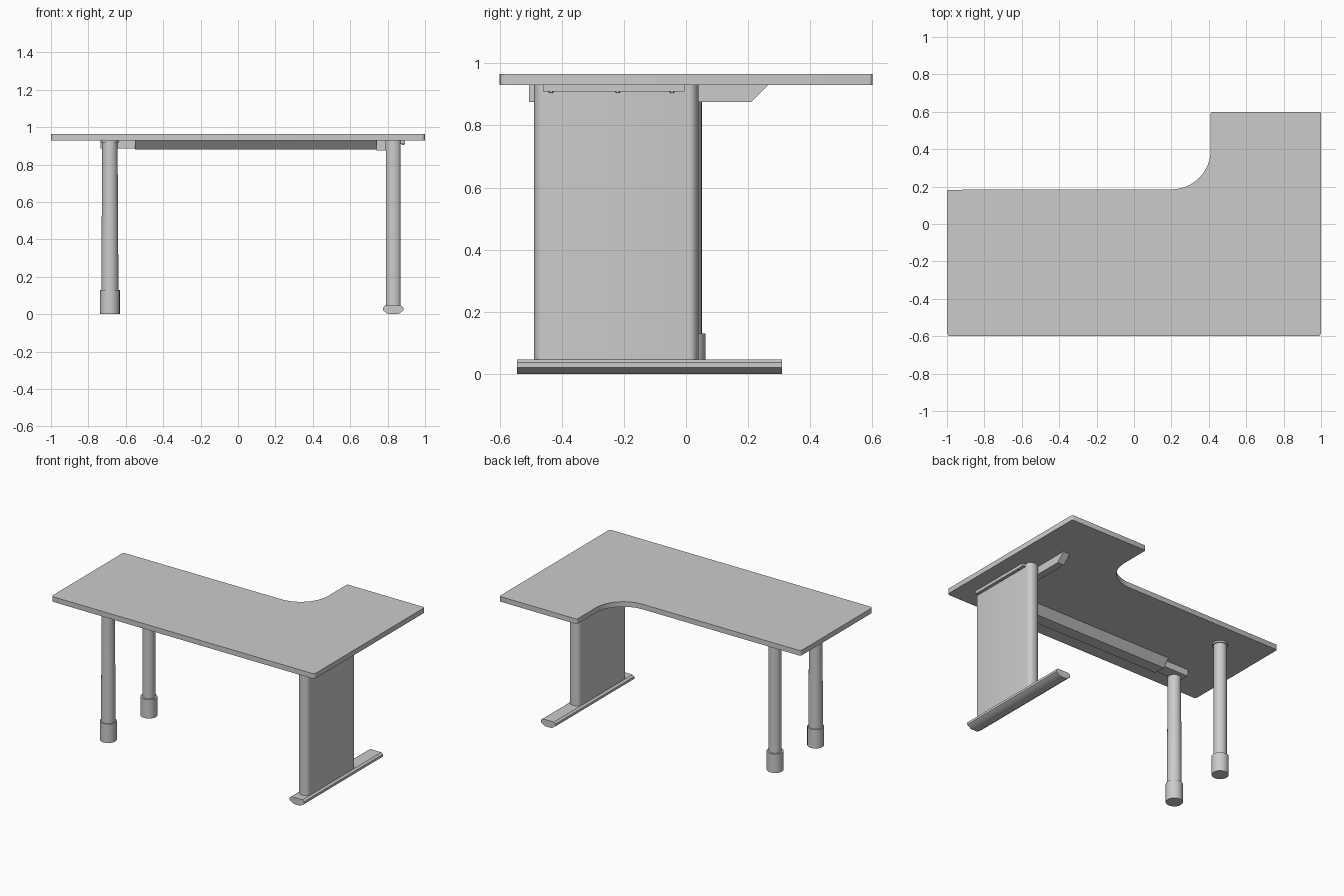
import bpy, bmesh, math
from mathutils import Vector

cube = bpy.data.objects.get("Cube")
if cube:
    bpy.data.objects.remove(cube, do_unlink=True)

grey = bpy.data.materials.new("light grey")
grey.use_nodes = True
grey.diffuse_color = (0.6, 0.6, 0.6, 1)
grey.node_tree.nodes["Principled BSDF"].inputs["Base Color"].default_value = (0.6, 0.6, 0.6, 1)


def finish(name, bm):
    bmesh.ops.recalc_face_normals(bm, faces=bm.faces)
    mesh = bpy.data.meshes.new(name)
    bm.to_mesh(mesh)
    bm.free()
    mesh.materials.append(grey)
    obj = bpy.data.objects.new(name, mesh)
    bpy.context.collection.objects.link(obj)
    bpy.ops.object.select_all(action='DESELECT')
    obj.select_set(True)
    bpy.context.view_layer.objects.active = obj
    bpy.ops.object.shade_smooth_by_angle(angle=math.radians(35))
    return obj


def prism(name, points, axis, start, end):
    """Extrude a 2D profile along the x, y or z axis."""
    def place(a, b):
        return {"x": (start, a, b), "y": (a, start, b), "z": (a, b, start)}[axis]
    bm = bmesh.new()
    face = bm.faces.new([bm.verts.new(place(a, b)) for a, b in points])
    new = bmesh.ops.extrude_face_region(bm, geom=[face])["geom"]
    step = Vector([end - start if axis == k else 0 for k in "xyz"])
    bmesh.ops.translate(bm, verts=[v for v in new if isinstance(v, bmesh.types.BMVert)], vec=step)
    return finish(name, bm)


def box(name, x, y, z):
    return prism(name, [(x[0], y[0]), (x[1], y[0]), (x[1], y[1]), (x[0], y[1])], "z", *z)


def arc(cx, cy, rx, ry, a0, a1, n):
    angles = [math.radians(a0 + (a1 - a0) * i / n) for i in range(n + 1)]
    return [(cx + rx * math.cos(a), cy + ry * math.sin(a)) for a in angles]


def cylinder(name, x, y, z0, z1, r0, r1, sides=24):
    bm = bmesh.new()
    bmesh.ops.create_cone(bm, cap_ends=True, segments=sides, radius1=r0, radius2=r1, depth=z1 - z0)
    bmesh.ops.translate(bm, verts=bm.verts, vec=(x, y, (z0 + z1) / 2))
    return finish(name, bm)


TOP, UNDER = 0.965, 0.93

# L-shaped desktop with rounded corners and a concave inner sweep
c = 0.02
outline = (arc(-1 + c, -0.6 + c, c, c, 180, 270, 4) + arc(1 - c, -0.6 + c, c, c, 270, 360, 4)
           + arc(1 - c / 2, 0.6 - c / 2, c / 2, c / 2, 0, 90, 3)
           + arc(0.41 + c / 2, 0.6 - c / 2, c / 2, c / 2, 90, 180, 3)
           + arc(0.2, 0.395, 0.21, 0.21, 0, -90, 12)
           + arc(-1 + c / 2, 0.183 - c / 2, c / 2, c / 2, 90, 180, 3))
prism("desktop", outline, "z", UNDER, TOP)

# Round legs with thicker feet and mounting plates
LEG_X = -0.685
for label, y, bottom in (("front", -0.43, 0.046), ("back", 0.01, 0.041)):
    cylinder(label + "_leg", LEG_X, y, 0.12, 0.92, bottom, 0.041)
    cylinder(label + "_foot", LEG_X, y, 0, 0.13, 0.053, 0.053)
    cylinder(label + "_leg_plate", LEG_X, y, 0.918, UNDER, 0.048, 0.048)

# Slab support with rounded ends
slab = arc(0.83, 0.012, 0.04, 0.028, 0, 180, 12) + arc(0.83, -0.462, 0.04, 0.028, 180, 360, 12)
prism("slab_leg", slab, "z", 0.04, UNDER)

# Floor runner under the slab
half = [(0.026, 0), (0.055, 0.02), (0.055, 0.036), (0.042, 0.046)]
runner = [(0.83 + a, b) for a, b in half] + [(0.83 - a, b) for a, b in reversed(half)]
prism("floor_runner", runner, "y", -0.545, 0.31)

# Side bracket with a sloped back end
prism("side_bracket", [(-0.505, 0.876), (0.21, 0.876), (0.265, UNDER), (-0.505, UNDER)],
      "x", 0.74, 0.79)

# Cross beam with sloped sides, and its bracket at the front leg
prism("cross_beam", [(-0.495, UNDER), (-0.45, 0.88), (-0.37, 0.88), (-0.325, UNDER)],
      "x", -0.55, 0.74)
box("leg_bracket", (-0.735, -0.55), (-0.44, -0.36), (0.885, UNDER))

# Outer fixing strip with screws
box("fixing_strip", (0.865, 0.892), (-0.46, -0.005), (0.91, UNDER))
for y in (-0.435, -0.22, -0.045):
    cylinder("strip_screw", 0.882, y, 0.905, 0.912, 0.006, 0.009, 10)
